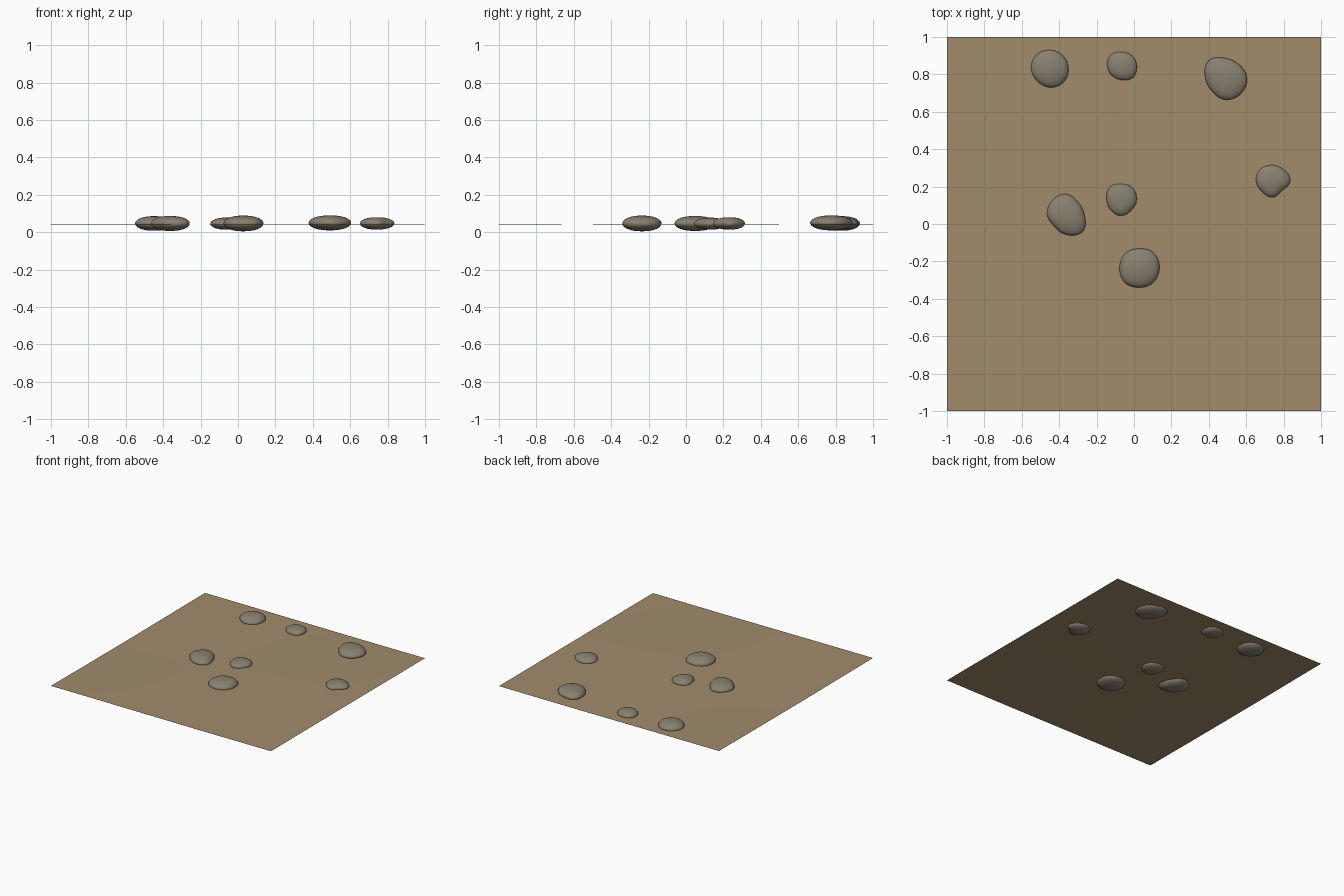
import bpy, bmesh, math

if "Cube" in bpy.data.objects:
    bpy.data.objects.remove(bpy.data.objects["Cube"])


def material(name, rgb):
    m = bpy.data.materials.new(name)
    m.diffuse_color = (*rgb, 1)
    m.use_nodes = True
    m.node_tree.nodes["Principled BSDF"].inputs["Base Color"].default_value = m.diffuse_color
    return m


def add_object(name, bm, mat):
    mesh = bpy.data.meshes.new(name)
    bm.to_mesh(mesh)
    bm.free()
    mesh.shade_smooth()
    mesh.materials.append(mat)
    ob = bpy.data.objects.new(name, mesh)
    bpy.context.collection.objects.link(ob)
    return ob


soil = material("soil", (0.36, 0.26, 0.15))
rock = material("rock", (0.25, 0.22, 0.165))

# ground: thin sheet with a barely visible roll
bm = bmesh.new()
bmesh.ops.create_grid(bm, x_segments=24, y_segments=24, size=1)
for v in bm.verts:
    x, y = v.co.x, v.co.y
    v.co.z = 0.043 + 0.0015 * math.sin(2.3 * x + 0.6) * math.cos(2.7 * y)
add_object("ground", bm, soil)


def outline(radii, a):
    """Smooth closed interpolation of evenly spaced outline radii."""
    n = len(radii)
    t = (a / math.tau * n) % n
    i, f = int(t), t % 1
    p0, p1, p2, p3 = (radii[(i + k) % n] for k in (-1, 0, 1, 2))
    return p1 + 0.5 * f * (p2 - p0 + f * (2*p0 - 5*p1 + 4*p2 - p3
                           + f * (3*(p1 - p2) + p3 - p0)))


# stones: x, y, bottom, top, then outline radii in mm from east, anticlockwise
stones = [
    (-0.45, 0.83, 0.008, 0.086, (100, 99, 100, 103, 100, 94, 100, 103)),
    (-0.065, 0.845, 0.015, 0.078, (80, 78, 75, 83, 78, 74, 75, 86)),
    (0.492, 0.778, 0.010, 0.090, (113, 102, 108, 133, 110, 102, 114, 114)),
    (0.742, 0.232, 0.014, 0.080, (94, 83, 83, 90, 90, 83, 89, 73)),
    (-0.363, 0.05, 0.007, 0.087, (98, 93, 110, 106, 101, 89, 107, 127)),
    (-0.067, 0.13, 0.014, 0.078, (82, 86, 85, 92, 79, 80, 86, 77)),
    (0.028, -0.235, 0.005, 0.089, (108, 112, 104, 108, 105, 110, 105, 109)),
]
for n, (cx, cy, lo, hi, radii) in enumerate(stones, 1):
    bm = bmesh.new()
    bmesh.ops.create_icosphere(bm, subdivisions=4, radius=1)
    for v in bm.verts:
        x, y, z = v.co
        a = math.atan2(y, x)
        r = math.hypot(x, y) ** 0.9 * outline(radii, a) / 1000
        v.co = (cx + r * math.cos(a), cy + r * math.sin(a),
                (lo + hi) / 2 + z * (hi - lo) / 2)
    add_object(f"stone_{n}", bm, rock)
